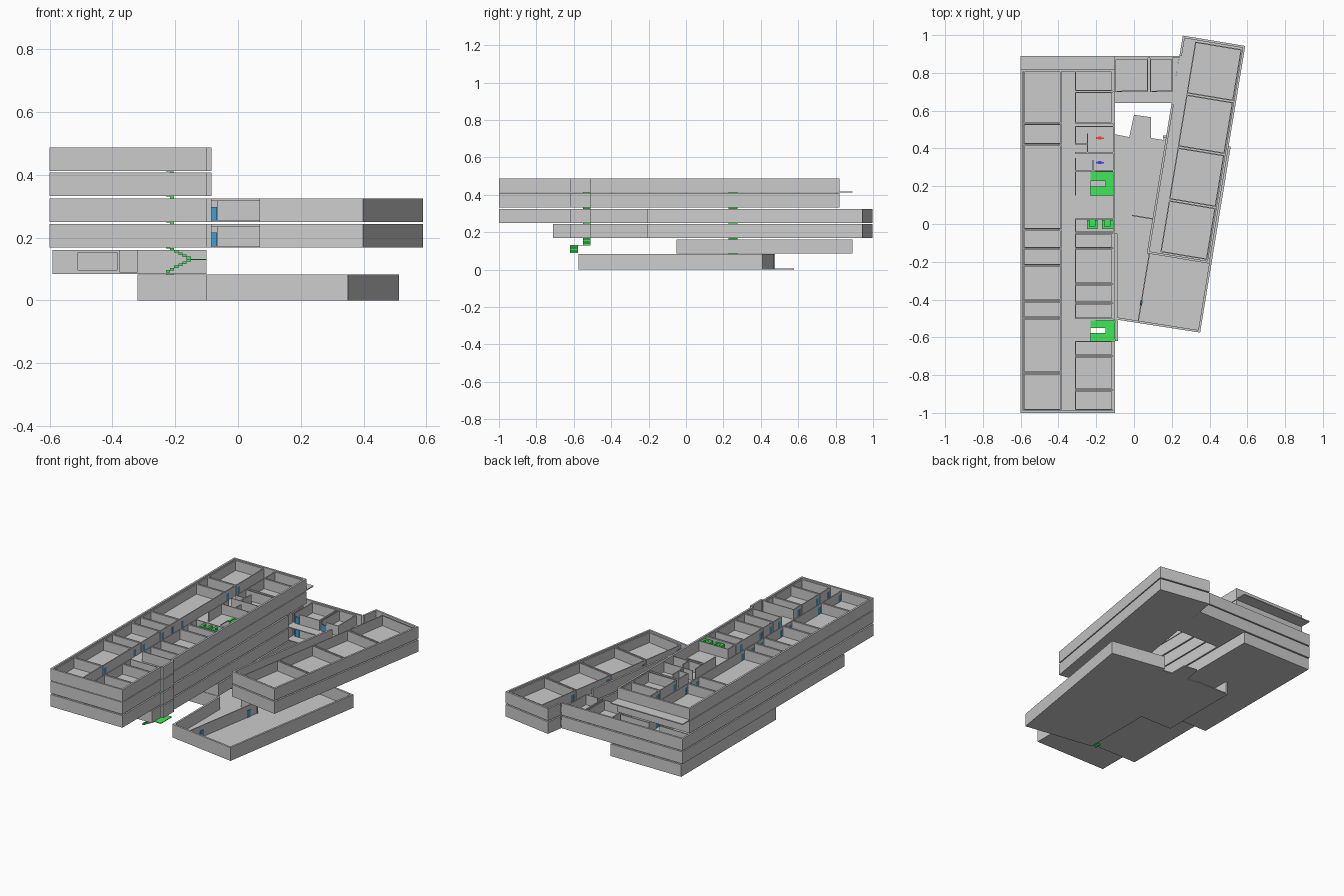
import bpy, bmesh, math
from mathutils import Vector, Matrix

if "Cube" in bpy.data.objects:
    bpy.data.objects.remove(bpy.data.objects["Cube"])

Z = [0.0, 0.085, 0.168, 0.25, 0.333, 0.412]   # floor levels
SLAB, WALL, ROOM_H = 0.006, 0.075, 0.062
T, RT = 0.012, 0.006                          # outer / room wall thickness
I = Matrix.Identity(4)
parts = {}


def mat(name, rgb):
    m = bpy.data.materials.new(name)
    m.diffuse_color = (*rgb, 1)
    m.use_nodes = True
    m.node_tree.nodes["Principled BSDF"].inputs["Base Color"].default_value = m.diffuse_color
    return m


COL = {"door": mat("blue_paint", (0.05, 0.35, 0.65)),
       "stair": mat("green_paint", (0.05, 0.8, 0.1)),
       "elevator": mat("green_lift", (0.05, 0.8, 0.1)),
       "red": mat("red_paint", (0.9, 0.05, 0.05)),
       "blue": mat("sign_blue", (0.05, 0.05, 0.9))}


def part(name):
    return parts.setdefault(name, bmesh.new())


def prism(name, pts, z0, z1):
    bm = part(name)
    f = bm.faces.new([bm.verts.new((x, y, z0)) for x, y in pts])
    r = bmesh.ops.extrude_face_region(bm, geom=[f], use_keep_orig=True)
    up = [v for v in r["geom"] if isinstance(v, bmesh.types.BMVert)]
    bmesh.ops.translate(bm, verts=up, vec=(0, 0, z1 - z0))


def box(name, x0, y0, z0, x1, y1, z1, M=I):
    s = Matrix.Diagonal((x1 - x0, y1 - y0, z1 - z0, 1))
    c = Matrix.Translation(((x0 + x1) / 2, (y0 + y1) / 2, (z0 + z1) / 2))
    bmesh.ops.create_cube(part(name), size=1, matrix=M @ c @ s)


def perimeter(name, pts, z, h, skip=()):
    # wall inside every edge of a counter-clockwise outline
    for i, p in enumerate(pts):
        if i not in skip:
            a, b = Vector(p), Vector(pts[(i + 1) % len(pts)])
            d = b - a
            M = Matrix.Translation((*a, 0)) @ Matrix.Rotation(math.atan2(d.y, d.x), 4, 'Z')
            box(name, 0, 0, z, d.length, T, z + h, M)


def room(lv, x0, y0, x1, y1, z, side, M=I):
    # four thin walls; corridor side (+1 right, -1 left, 2 front) has a door
    w, d = f"rooms_floor_{lv}", f"door_floor_{lv}"
    z += SLAB
    t = z + ROOM_H
    box(w, x0, y1 - RT, z, x1, y1, t, M)
    if side == 2:
        for x in (x0, x1 - RT):
            box(w, x, y0, z, x + RT, y1, t, M)
        box(w, x0 + .035, y0, z, x1, y0 + RT, t, M)
        box(d, x0 + .008, y0, z, x0 + .033, y0 + .004, z + .042, M)
        return
    box(w, x0, y0, z, x1, y0 + RT, t, M)
    xo, xd = (x0, x1 - RT) if side == 1 else (x1 - RT, x0)
    box(w, xo, y0, z, xo + RT, y1, t, M)
    box(w, xd, y0 + .037, z, xd + RT, y1, t, M)
    box(w, xd, y0, z, xd + RT, y0 + .012, t, M)
    box(w, xd, y0 + .012, z + .044, xd + RT, y0 + .037, t, M)
    box(d, xd + .001, y0 + .012, z, xd + .005, y0 + .037, z + .044, M)


def stairs(lv, y0, y1):
    # two stepped flights and a half landing, leading down from level lv
    n, zt, zb = 6, Z[lv] + SLAB, Z[lv - 1] + SLAB
    zm, wid, step = (zt + zb) / 2, (y1 - y0) * .38, .08 / 6
    name = f"stair_floor_{lv}"
    box(name, -.15, y0, zm - .004, -.1, y1, zm)
    for i in range(n):
        x, k = -.23 + i * step, i / n
        za, zc = zt + (zm - zt) * k, zb + (zm - zb) * k
        box(name, x, y1 - wid, za - .008, x + step, y1, za)
        box(name, x, y0, zc - .002, x + step, y0 + wid, zc + .006)


LEFT = [.81, .53, .42, -.03, -.13, -.22, -.41, -.50, -.79, -.988]
RIGHT = [(.70, .81), (.53, .70), (-.13, -.05), (-.32, -.13), (-.42, -.32),
         (-.505, -.42), (-.70, -.62), (-.88, -.70), (-.988, -.88)]


def left_rooms(lv, front):
    z = Z[lv]
    for y1, y0 in zip(LEFT, LEFT[1:]):
        if y0 >= front:
            room(lv, -.585, y0 + .003, -.385, y1, z, 1)
    for y0, y1 in RIGHT:
        if y0 >= front:
            room(lv, -.312, y0 + .003, -.112, y1, z, -1)
    # washrooms and lift lobby
    w, zs, zt = f"rooms_floor_{lv}", z + SLAB, z + SLAB + ROOM_H
    for y in (.52, .38, .285, .03, -.04):
        box(w, -.312, y - RT, zs, -.112, y, zt)
    for x, y0, y1 in ((-.312, .42, .52), (-.312, .285, .35), (-.312, -.04, .03),
                      (-.25, .38, .48), (-.22, .285, .34), (-.312, .15, .275)):
        box(w, x, y0, zs, x + RT, y1, zt)
    box(w, -.31, .42, zs, -.25, .426, zt)
    # two open green lift cars
    for x in (-.25, -.17):
        e = f"elevator_floor_{lv}"
        box(e, x, -.026, zs, x + .058, -.012, zt - .005)
        box(e, x, -.012, zs, x + .058, .022, zs + .004)
        for dx in (0, .044):
            box(e, x + dx, -.012, zs, x + dx + .014, .022, zt - .005)
    stairs(lv, .15, .275)
    if front < -.6:
        stairs(lv, -.62, -.51)


def left_block(lv, front, tail, skip=()):
    # slab is notched at the stair wells, outer wall bulges round the south one
    z = Z[lv]
    slab = [(-.6, front), (-.1, front), (-.1, -.62), (-.23, -.62), (-.23, -.51), (-.1, -.51),
            (-.1, .15), (-.23, .15), (-.23, .275), (-.1, .275)]
    wall = [(-.6, front), (-.1, front), (-.1, -.62), (-.085, -.62), (-.085, -.51), (-.1, -.51)]
    end = [(-.1, .89), (-.6, .89)] if lv > 4 else tail
    prism(f"slab_floor_{lv}", slab + end, z, z + SLAB)
    perimeter(f"outer_wall_floor_{lv}", wall + tail, z, WALL, skip)
    left_rooms(lv, front)


# upper two storeys of the long wing
for lv in (4, 5):
    left_block(lv, -1, [(-.1, .82), (-.6, .82)])

# two middle storeys: long wing, rear link and angled wing
ANG = math.atan2(.19, 1.15)
WING = Matrix.Translation((.068, -.155, 0)) @ Matrix.Rotation(-ANG, 4, 'Z')
for lv, front in ((2, -.71), (3, -1)):
    z = Z[lv]
    left_block(lv, front, [(-.1, .64), (.2, .64), (.24, .89), (-.6, .89)], (6, 7))
    room(lv, -.1, .70, .075, .878, z, 2)
    room(lv, .085, .70, .205, .878, z, 2)
    W, L = .335, 1.168
    box(f"wing_slab_floor_{lv}", 0, 0, z, W, L, z + SLAB, WING)
    for b in ((0, 0, W, T), (W - T, 0, W, L), (0, L - T, W, L), (0, 0, T, .8), (0, 1.06, T, L)):
        box(f"wing_wall_floor_{lv}", b[0], b[1], z, b[2], b[3], z + WALL, WING)
    for i in range(4):
        room(lv, .07, .018 + i * .284, .32, .295 + i * .284, z, -1, WING)

# first storey, open front with a windowed room
z = Z[1]
prism("slab_floor_1", [(-.59, -.05), (-.1, -.05), (-.1, .15), (-.23, .15), (-.23, .275),
                       (-.1, .275), (-.1, .89), (-.59, .89)], z, z + SLAB)
perimeter("outer_wall_floor_1", [(-.59, -.05), (-.1, -.05), (-.1, .89), (-.59, .89)], z, WALL, (0,))
for x0, za, x1, zb in ((-.59, 0, -.51, WALL), (-.51, 0, -.38, .012), (-.51, .068, -.38, WALL),
                       (-.385, 0, -.378, WALL), (-.32, 0, -.1, WALL)):
    box("front_wall_floor_1", x0, -.05, z + za, x1, -.043, z + zb)
left_rooms(1, -.04)
stairs(2, -.62, -.51)

# ground storey: skewed hall with a low terrace tab behind
hall = [(-.32, -.05), (-.1, -.05), (-.1, -.505), (.35, -.575), (.512, .41), (.155, .47)]
prism("slab_floor_0", hall + [(.155, .445), (.09, .455), (.09, .565), (0, .578), (-.025, .46),
                              (-.1, .475), (-.32, .475)], 0, SLAB)
perimeter("outer_wall_floor_0", hall + [(.13, .15), (-.1, .15), (-.1, .475), (-.32, .475)],
          0, .083, (5, 6, 7, 8))
HALL = Matrix.Translation((.02, -.51, 0)) @ Matrix.Rotation(-ANG, 4, 'Z')
box("hall_partition", 0, 0, SLAB, RT, .54, .078, HALL)
box("hall_partition", -.12, .54, SLAB, .01, .546, .078, HALL)
for v in (.08, .46):
    box("door_floor_0", -.003, v, SLAB, .009, v + .028, .05, HALL)

# small flat washroom figures on the top floor
for c, y in (("red", .455), ("blue", .325)):
    zz = Z[5] + SLAB
    box(f"{c}_sign", -.19, y - .008, zz, -.172, y + .008, zz + .006)
    box(f"{c}_sign", -.172, y - .004, zz, -.158, y + .004, zz + .006)
    bmesh.ops.create_cone(part(f"{c}_sign"), cap_ends=True, segments=10, radius1=.006, radius2=.006,
                          depth=.006, matrix=Matrix.Translation((-.196, y, zz + .003)))

# turn the collected meshes into objects
for name, bm in parts.items():
    bmesh.ops.recalc_face_normals(bm, faces=bm.faces[:])
    me = bpy.data.meshes.new(name)
    bm.to_mesh(me)
    bm.free()
    ob = bpy.data.objects.new(name, me)
    bpy.context.collection.objects.link(ob)
    key = name.split("_")[0]
    if key in COL:
        me.materials.append(COL[key])
